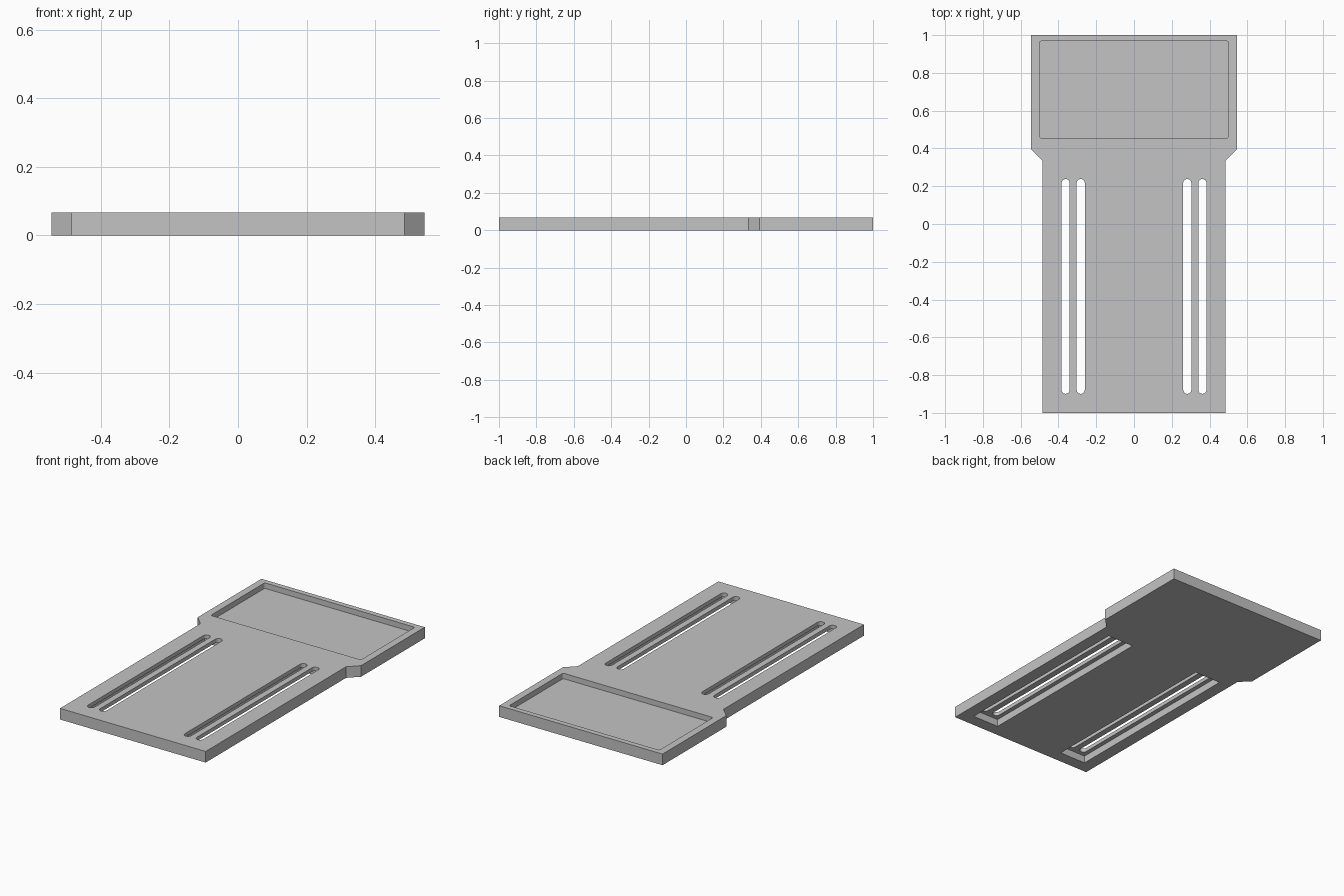
import bpy
import bmesh
from math import cos, sin, pi

default = bpy.data.objects.get("Cube")
if default:
    bpy.data.objects.remove(default, do_unlink=True)

THICK = 0.067
TRAY_FLOOR = 0.034
POCKET_TOP = 0.044
OVER = 0.05

grey = bpy.data.materials.new("plain grey")
grey.use_nodes = True
colour = (0.55, 0.55, 0.55, 1)
grey.diffuse_color = colour
grey.node_tree.nodes["Principled BSDF"].inputs["Base Color"].default_value = colour


def prism(name, outline, z0, z1):
    """Extrude a counter-clockwise outline from z0 to z1."""
    bm = bmesh.new()
    base = bm.faces.new([bm.verts.new((x, y, z0)) for x, y in outline])
    top = bmesh.ops.extrude_face_region(bm, geom=[base])["geom"]
    verts = [v for v in top if isinstance(v, bmesh.types.BMVert)]
    bmesh.ops.translate(bm, verts=verts, vec=(0, 0, z1 - z0))
    bmesh.ops.recalc_face_normals(bm, faces=bm.faces)
    mesh = bpy.data.meshes.new(name)
    bm.to_mesh(mesh)
    bm.free()
    mesh.materials.append(grey)
    obj = bpy.data.objects.new(name, mesh)
    bpy.context.collection.objects.link(obj)
    return obj


def rounded_rect(x0, x1, y0, y1, r, steps):
    """Rectangle outline with arc corners; a radius of half the width gives a slot."""
    points = []
    corners = [(x1 - r, y1 - r), (x0 + r, y1 - r), (x0 + r, y0 + r), (x1 - r, y0 + r)]
    for i, (cx, cy) in enumerate(corners):
        for s in range(steps + 1):
            a = (i + s / steps) * pi / 2
            p = (cx + r * cos(a), cy + r * sin(a))
            if not points or abs(p[0] - points[-1][0]) + abs(p[1] - points[-1][1]) > 1e-5:
                points.append(p)
    if abs(points[0][0] - points[-1][0]) + abs(points[0][1] - points[-1][1]) < 1e-5:
        points.pop()
    return points


# Plate: narrow body widening through a chamfer into the head
right_side = [(0.485, -1), (0.485, 0.335), (0.544, 0.394), (0.544, 1)]
left_side = [(-x, y) for x, y in reversed(right_side)]
plate = prism("slotted_plate", right_side + left_side, 0, THICK)

# Tray recess in the head
cutters = [prism("tray_cutter", rounded_rect(-0.5, 0.5, 0.455, 0.968, 0.01, 4),
                 TRAY_FLOOR, THICK + OVER)]

# Underside pockets, each with a pair of through slots
for side in (-1, 1):
    mid = side * 0.322
    pocket = [(mid - 0.088, -0.925), (mid + 0.088, -0.925),
              (mid + 0.088, 0.265), (mid - 0.088, 0.265)]
    cutters.append(prism("pocket_cutter", pocket, -OVER, POCKET_TOP))
    for offset in (-0.04, 0.04):
        x = mid + offset
        slot = rounded_rect(x - 0.0215, x + 0.0215, -0.899, 0.238, 0.0215, 8)
        cutters.append(prism("slot_cutter", slot, -OVER, THICK + OVER))

for cutter in cutters:
    cutter.hide_render = True
    mod = plate.modifiers.new(cutter.name, 'BOOLEAN')
    mod.operation = 'DIFFERENCE'
    mod.solver = 'EXACT'
    mod.object = cutter

# Bake the cuts into the plate and discard the cutters
bpy.context.view_layer.update()
evaluated = plate.evaluated_get(bpy.context.evaluated_depsgraph_get())
cut_mesh = bpy.data.meshes.new_from_object(evaluated)
plate.modifiers.clear()
plate.data = cut_mesh
for cutter in cutters:
    bpy.data.objects.remove(cutter, do_unlink=True)

# Smooth only the rounded ends
bpy.ops.object.select_all(action='DESELECT')
plate.select_set(True)
bpy.context.view_layer.objects.active = plate
bpy.ops.object.shade_smooth_by_angle(angle=pi / 6)
